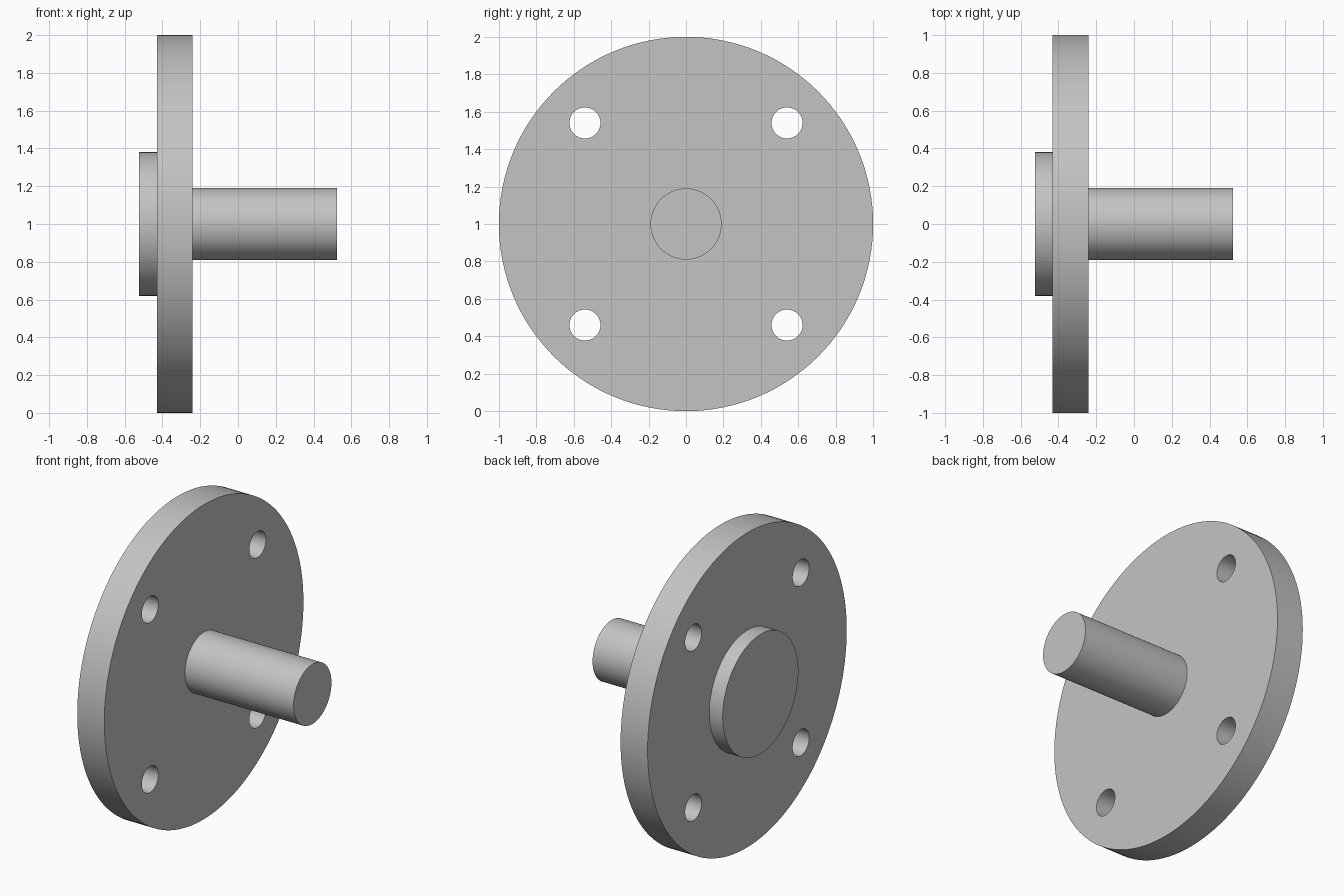
import bpy
from math import pi, radians

default = bpy.data.objects.get("Cube")
if default:
    bpy.data.objects.remove(default, do_unlink=True)

CENTRE_Z = 1.0
HOLE_OFFSET = 0.54

# Single plain grey metal
grey = bpy.data.materials.new("grey_metal")
grey.use_nodes = True
colour = (0.55, 0.55, 0.55, 1)
grey.diffuse_color = colour
grey.node_tree.nodes["Principled BSDF"].inputs["Base Color"].default_value = colour


def disc(name, radius, x0, x1, y=0, z=CENTRE_Z, sides=128):
    """Cylinder lying along x, from x0 to x1."""
    bpy.ops.mesh.primitive_cylinder_add(
        vertices=sides, radius=radius, depth=x1 - x0,
        location=((x0 + x1) / 2, y, z), rotation=(0, pi / 2, 0))
    obj = bpy.context.object
    obj.name = name
    obj.data.materials.append(grey)
    return obj


def smooth(obj):
    bpy.ops.object.select_all(action="DESELECT")
    obj.select_set(True)
    bpy.context.view_layer.objects.active = obj
    bpy.ops.object.shade_smooth_by_angle(angle=radians(30))


# Flange plate, shaft and locating boss (both seated slightly into the plate)
flange = disc("flange_plate", 1.0, -0.43, -0.24)
shaft = disc("shaft", 0.19, -0.3, 0.524)
boss = disc("locating_boss", 0.38, -0.524, -0.37)

# Four bolt holes through the plate
for y in (-HOLE_OFFSET, HOLE_OFFSET):
    for z in (-HOLE_OFFSET, HOLE_OFFSET):
        cutter = disc("bolt_hole_cutter", 0.083, -0.6, -0.1, y, CENTRE_Z + z, 64)
        cutter.hide_render = True
        cut = flange.modifiers.new("bolt_hole", "BOOLEAN")
        cut.operation = "DIFFERENCE"
        cut.solver = "EXACT"
        cut.object = cutter
        bpy.context.view_layer.objects.active = flange
        bpy.ops.object.modifier_apply(modifier=cut.name)
        bpy.data.objects.remove(cutter, do_unlink=True)

for part in (flange, shaft, boss):
    smooth(part)
